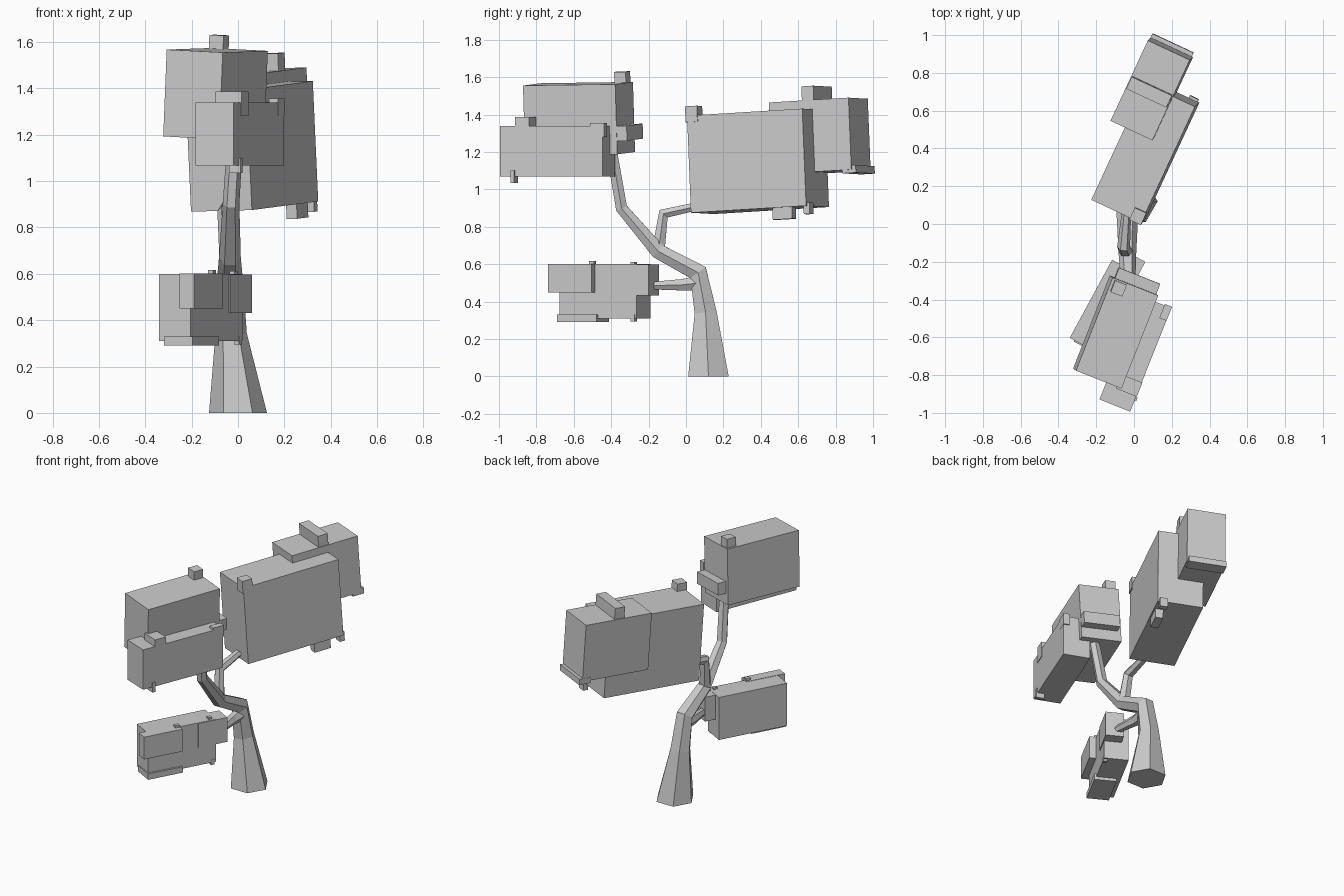
import bpy, bmesh, math
from mathutils import Vector, Matrix

if "Cube" in bpy.data.objects:
    bpy.data.objects.remove(bpy.data.objects["Cube"])


def box(name, x, y, z0, z1, w, l, yaw, up):
    """Leaf block: w across, l along the yawed axis, leaning towards 'up'."""
    n = Vector((up[0], up[1], 1)).normalized()
    a = math.radians(yaw)
    ly = Vector((math.sin(a), math.cos(a), 0))
    ly = (ly - n * ly.dot(n)).normalized()
    lx = ly.cross(n)
    rot = Matrix((lx, ly, n)).transposed().to_4x4()
    m = (Matrix.Translation((x, y, (z0 + z1) / 2)) @ rot
         @ Matrix.Diagonal((w, l, z1 - z0, 1)))
    bm = bmesh.new()
    bmesh.ops.create_cube(bm, size=1, matrix=m)
    finish(name, bm)


def finish(name, bm):
    bmesh.ops.recalc_face_normals(bm, faces=bm.faces)
    me = bpy.data.meshes.new(name)
    bm.to_mesh(me)
    bm.free()
    ob = bpy.data.objects.new(name, me)
    bpy.context.collection.objects.link(ob)


def limb(name, path, sides=6):
    """Tapered faceted tube through (x, y, z, radius) points."""
    bm = bmesh.new()
    pts = [Vector(p[:3]) for p in path]
    rings = []
    for i, p in enumerate(pts):
        d = Vector((0, 0, 0))
        if i > 0:
            d += (p - pts[i - 1]).normalized()
        if i < len(pts) - 1:
            d += (pts[i + 1] - p).normalized()
        d.normalize()
        if p.z < 0.01:
            d = Vector((0, 0, 1))
        side = (Vector((1, 0, 0)) - d * d.x).normalized()
        other = d.cross(side)
        ring = []
        for k in range(sides):
            t = math.tau * k / sides
            ring.append(bm.verts.new(
                p + path[i][3] * (side * math.cos(t) + other * math.sin(t))))
        rings.append(ring)
    for a, b in zip(rings, rings[1:]):
        for k in range(sides):
            j = (k + 1) % sides
            bm.faces.new((a[k], a[j], b[j], b[k]))
    bm.faces.new(rings[0][::-1])
    bm.faces.new(rings[-1])
    finish(name, bm)


# Trunk sweeping forward, with two side branches
limb("trunk", [(0, .12, 0, .125), (-.03, .105, .34, .068), (-.035, .065, .555, .058),
               (-.035, -.15, .67, .047), (-.03, -.345, .9, .036), (-.01, -.4, 1.22, .033)])
limb("back_branch", [(-.04, -.15, .66, .04), (-.055, -.12, .87, .034), (-.04, .06, .91, .025)])
limb("low_branch", [(-.03, .07, .5, .045), (-.03, -.02, .49, .035), (-.01, -.2, .485, .022)])

# Leaf clumps: yaw, lean, then blocks (part, x, y, z0, z1, width, length)
clumps = {
    "back_leaves": (25, (-.045, -.04), [
        ("main", .06, .385, .89, 1.41, .29, .68),
        ("rear_block", .094, .715, 1.09, 1.475, .245, .47),
        ("top_bar", .082, .70, 1.44, 1.55, .235, .07),
        ("rear_ledge", .19, .922, 1.085, 1.125, .24, .08),
        ("front_cube", .022, .042, 1.36, 1.445, .068, .07),
        ("under_cube", .255, .525, .84, .92, .05, .115),
        ("corner_strip", .312, .655, .868, .93, .05, .035)]),
    "upper_leaves": (21.5, (.04, -.03), [
        ("main", -.097, -.572, 1.19, 1.565, .26, .53),
        ("top_cube", -.083, -.34, 1.52, 1.63, .066, .066),
        ("rear_bar", .01, -.32, 1.265, 1.345, .235, .1)]),
    "front_leaves": (21.7, (0, 0), [
        ("main", .0075, -.687, 1.068, 1.34, .175, .59),
        ("top_bar", -.026, -.855, 1.28, 1.387, .12, .08),
        ("rear_tab", .168, -.468, 1.28, 1.356, .04, .08),
        ("under_tab", -.01, -.918, 1.035, 1.1, .055, .02)]),
    "low_leaves": (28.5, (0, 0), [
        ("main", -.16, -.433, .31, .6, .155, .47),
        ("rear_block", -.038, -.261, .432, .598, .115, .2),
        ("side_block", -.158, -.606, .45, .602, .07, .265),
        ("under_plate", -.2, -.55, .29, .33, .14, .24),
        ("top_cube", -.112, -.5, .58, .617, .025, .03),
        ("rear_top_cube", -.02, -.28, .58, .612, .025, .025),
        ("rear_under_cube", .0, -.28, .295, .33, .025, .025)]),
}
for clump, (yaw, up, blocks) in clumps.items():
    for part, x, y, z0, z1, w, l in blocks:
        box(f"{clump}_{part}", x, y, z0, z1, w, l, yaw, up)
